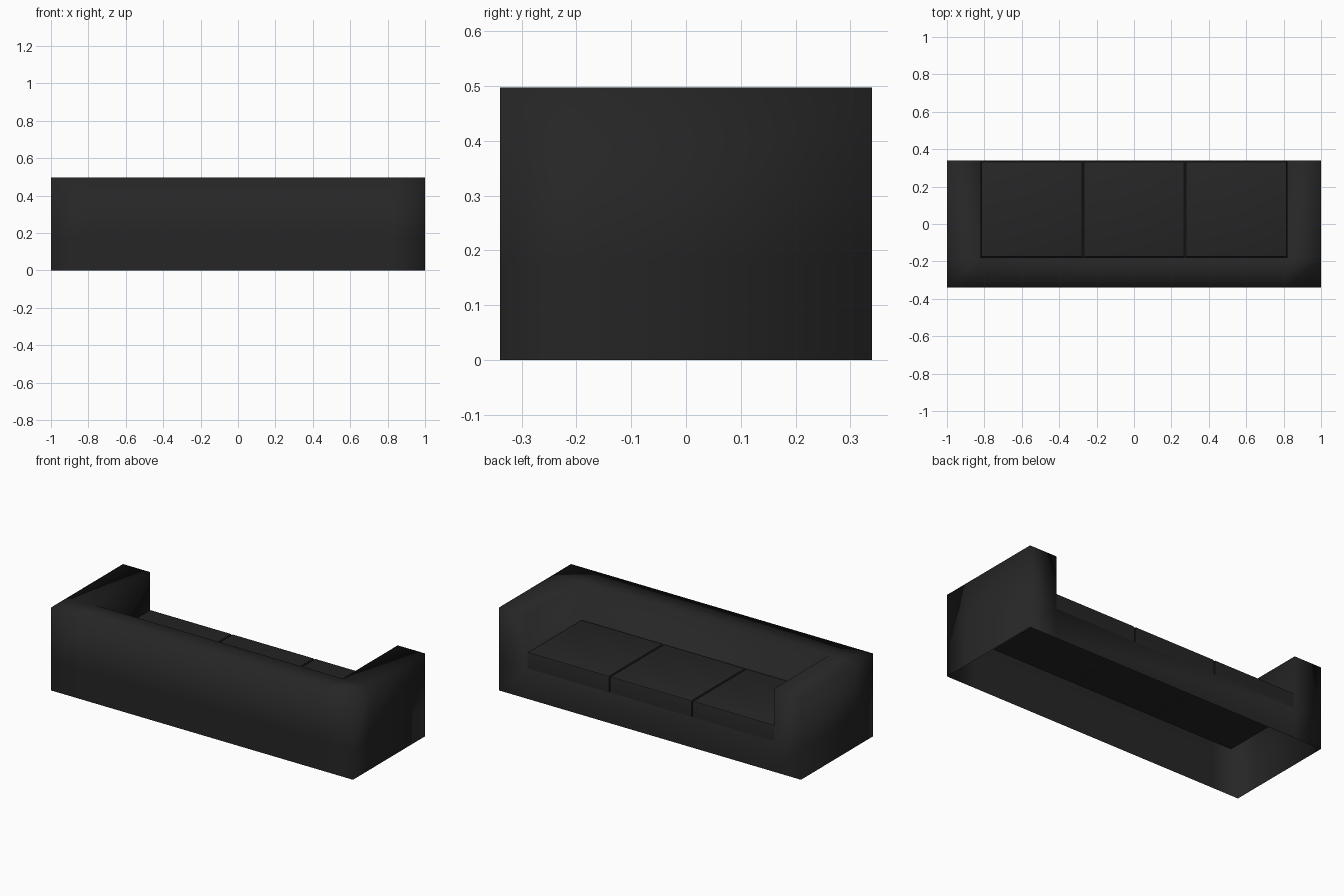
import bpy, bmesh

if "Cube" in bpy.data.objects:
    bpy.data.objects.remove(bpy.data.objects["Cube"])

W, D, H = 1.0, 0.34, 0.497      # half width, half depth, height
ARM, BACK, SEAT = 0.82, -0.18, 0.18   # inner arm x, inner back y, seat deck z

leather = bpy.data.materials.new("black_leather")
leather.diffuse_color = (0.019, 0.019, 0.019, 1)
leather.use_nodes = True
leather.node_tree.nodes["Principled BSDF"].inputs["Base Color"].default_value = leather.diffuse_color


def finish(bm, name):
    mesh = bpy.data.meshes.new(name)
    bm.to_mesh(mesh)
    bm.free()
    mesh.materials.append(leather)
    obj = bpy.data.objects.new(name, mesh)
    bpy.context.collection.objects.link(obj)
    for p in mesh.polygons:
        p.use_smooth = True
    return obj


# Sofa frame: seat deck grid, arms and back raised, skirt dropped, open underneath
bm = bmesh.new()
xs, ys = (-W, -ARM, ARM, W), (-D, BACK, D)
grid = [[bm.verts.new((x, y, SEAT)) for x in xs] for y in ys]
raised = []
for j in range(2):
    for i in range(3):
        f = bm.faces.new((grid[j][i], grid[j][i + 1], grid[j + 1][i + 1], grid[j + 1][i]))
        if j == 0 or i != 1:
            raised.append(f)

rim = [e for e in bm.edges if e.is_boundary]
skirt = bmesh.ops.extrude_edge_only(bm, edges=rim)["geom"]
for v in skirt:
    if isinstance(v, bmesh.types.BMVert):
        v.co.z = 0

up = bmesh.ops.extrude_face_region(bm, geom=raised)["geom"]
for v in up:
    if isinstance(v, bmesh.types.BMVert):
        v.co.z = H
bmesh.ops.delete(bm, geom=[f for f in raised if f.is_valid], context='FACES')
bmesh.ops.recalc_face_normals(bm, faces=bm.faces[:])
# keep the shell facing outwards
bm.normal_update()
if max(bm.faces, key=lambda f: f.calc_center_median().z).normal.z < 0:
    bmesh.ops.reverse_faces(bm, faces=bm.faces[:])
finish(bm, "sofa_frame")


# Three seat cushions, sunk slightly into the deck
def cushion(name, x0, x1):
    y0, y1, z0, z1 = BACK + 0.002, 0.335, 0.16, 0.277
    bm = bmesh.new()
    bmesh.ops.create_cube(bm, size=1)
    for v in bm.verts:
        v.co = ((x0 + x1) / 2 + v.co.x * (x1 - x0),
                (y0 + y1) / 2 + v.co.y * (y1 - y0),
                (z0 + z1) / 2 + v.co.z * (z1 - z0))
    top = [e for e in bm.edges if all(v.co.z > 0.2 for v in e.verts)]
    bmesh.ops.bevel(bm, geom=top, offset=0.01, segments=2, profile=0.5, affect='EDGES')
    obj = finish(bm, name)
    bpy.context.view_layer.objects.active = obj
    obj.select_set(True)
    bpy.ops.object.shade_smooth_by_angle()
    obj.select_set(False)


step = 2 * ARM / 3
for i, side in enumerate(("left", "middle", "right")):
    x = -ARM + i * step
    cushion(side + "_seat_cushion", x + 0.003, x + step - 0.003)
